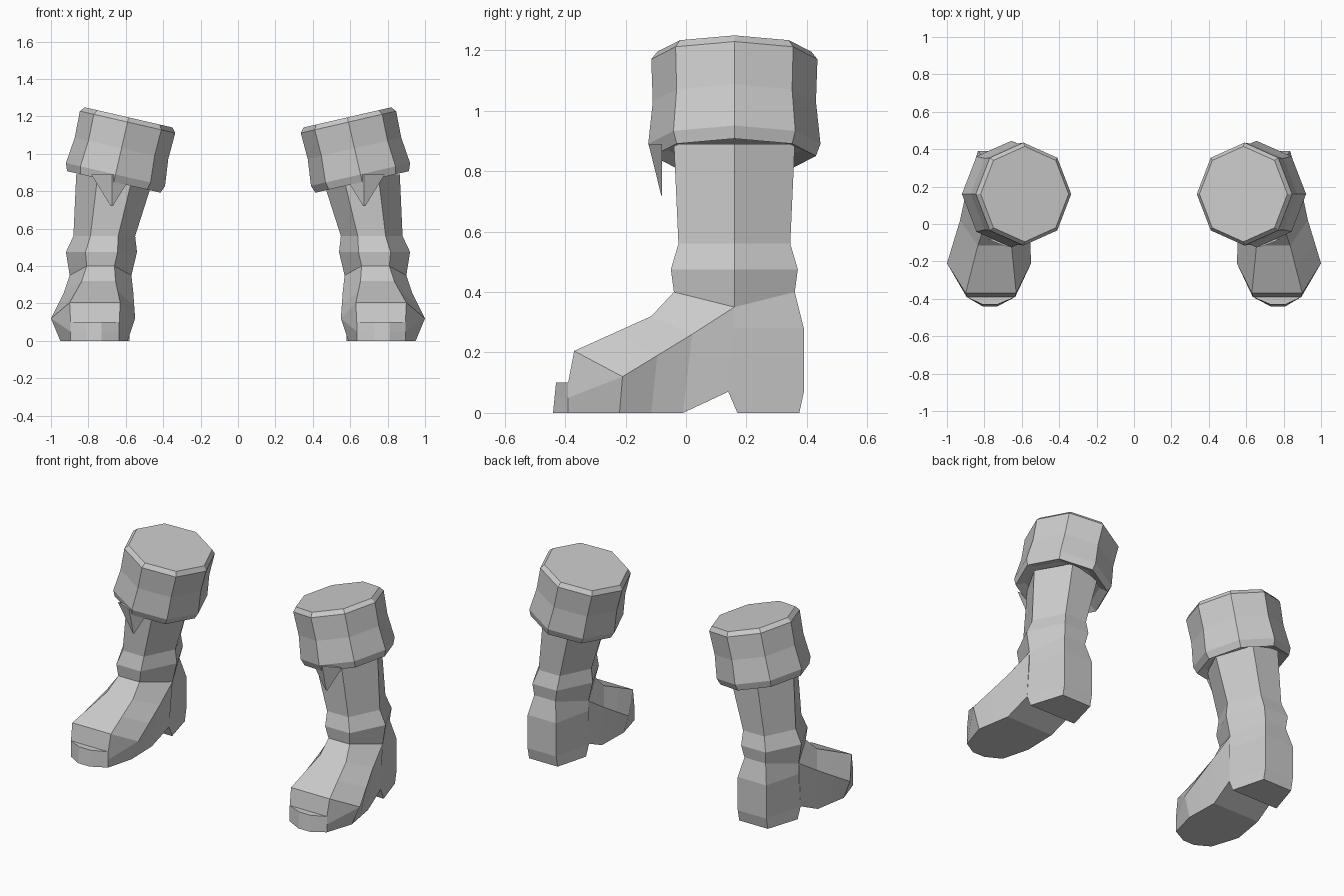
import bpy, bmesh, math
from mathutils import Vector

cube = bpy.data.objects.get("Cube")
if cube:
    bpy.data.objects.remove(cube)

GREY = (0.6, 0.6, 0.6, 1)
grey = bpy.data.materials.new("plain grey")
grey.use_nodes = True
grey.diffuse_color = GREY
grey.node_tree.nodes["Principled BSDF"].inputs["Base Color"].default_value = GREY


def loft(name, rings, side):
    """Skin closed rings of points and cap both ends; side -1 mirrors in x."""
    bm = bmesh.new()
    rows = [[bm.verts.new((p.x * side, p.y, p.z)) for p in ring] for ring in rings]
    for lower, upper in zip(rows, rows[1:]):
        count = len(lower)
        for i in range(count):
            j = (i + 1) % count
            bm.faces.new((lower[i], lower[j], upper[j], upper[i]))
    bm.faces.new(rows[0])
    bm.faces.new(rows[-1])
    bmesh.ops.recalc_face_normals(bm, faces=bm.faces)
    mesh = bpy.data.meshes.new(name)
    bm.to_mesh(mesh)
    bm.free()
    mesh.materials.append(grey)
    bpy.context.collection.objects.link(bpy.data.objects.new(name, mesh))


def pair(centre, half, y, z):
    """Matching points on the outer and inner side of the boot."""
    return Vector((centre + half, y, z)), Vector((centre - half, y, z))


def ring(pairs):
    """Closed ring: along the outer points, then back along the inner ones."""
    return [outer for outer, inner in pairs] + [inner for outer, inner in reversed(pairs)]


def hexagon(centre, half, depth, z, sag=0):
    """Front, side and back pairs of a six-sided leg section."""
    middle = 0.16
    flat = half * 0.45
    return [pair(centre, flat, middle - depth, z),
            pair(centre, half, middle, z - sag),
            pair(centre, flat, middle + depth, z)]


def octagon(z, radius):
    """Eight-sided cuff section, square to the leaning axis of the cuff."""
    lean = 0.23
    centre = 0.655 - (z - 0.89) * lean
    points = []
    for k in range(8):
        angle = k * math.pi / 4
        across = radius * math.cos(angle)
        along = (radius + 0.02) * math.sin(angle)
        points.append(Vector((centre + across, 0.16 + along, z + lean * across)))
    return points


def triangle(z, half):
    """Three-sided section of the flap, with its ridge facing forward."""
    centre, back = 0.675, -0.08
    left, right = pair(centre, half, back, z)
    return [left, Vector((centre, back - half * 0.4, z)), right]


# Leg, from under the cuff down to the ankle
ankle = hexagon(0.735, 0.165, 0.2, 0.4, sag=0.05)
shaft = [
    ring(hexagon(0.655, 0.21, 0.2, 0.89)),
    ring(hexagon(0.715, 0.165, 0.185, 0.56)),
    ring(hexagon(0.73, 0.19, 0.21, 0.475)),
    ring(ankle),
]
front, crease, back = ankle

# Heel block, sharing the side and back of the ankle
heel_pairs = [[crease, back]]
for side_y, back_y, z in ((0.14, 0.39, 0.28), (0.14, 0.39, 0.07), (0.17, 0.375, 0)):
    heel_pairs.append([pair(0.74, 0.16, side_y, z), pair(0.735, 0.1, back_y, z)])
heel = [ring(pairs) for pairs in heel_pairs]
notch = heel_pairs[2][0]

# Foot: instep, side crease and sole swing forward from the ankle to the toe
arch = ring([pair(0.745, 0.09, -0.115, 0.32),
             pair(0.745, 0.185, 0.02, 0.26),
             pair(0.755, 0.16, -0.01, 0)])
ball = ring([pair(0.765, 0.135, -0.37, 0.205),
             pair(0.775, 0.225, -0.21, 0.12),
             pair(0.77, 0.18, -0.22, 0)])
instep = [a.lerp(b, 0.5) for a, b in zip(arch, ball)]
toe_heights = (0.1, 0.05, 0)
toe = ring([pair(0.765, 0.13, -0.39, z) for z in toe_heights])
tip = ring([pair(0.77, 0.04, -0.44 + z / 10, z) for z in toe_heights])
foot = [ring([front, crease, notch]), arch, instep, ball, toe, tip]

# Cuff with bevelled rims, turned in underneath, and its pointed flap
cuff = [octagon(z, radius) for z, radius in (
    (1.195, 0.235), (1.17, 0.255), (1.03, 0.25), (0.89, 0.265), (0.85, 0.25), (0.87, 0.2))]
flap = [triangle(0.89, 0.11), triangle(0.72, 0.005)]

# Both boots
parts = {"shaft": shaft, "heel": heel, "foot": foot, "cuff": cuff, "cuff_point": flap}
for label, side in (("left", 1), ("right", -1)):
    for part, rings in parts.items():
        loft(f"{label}_boot_{part}", rings, side)
